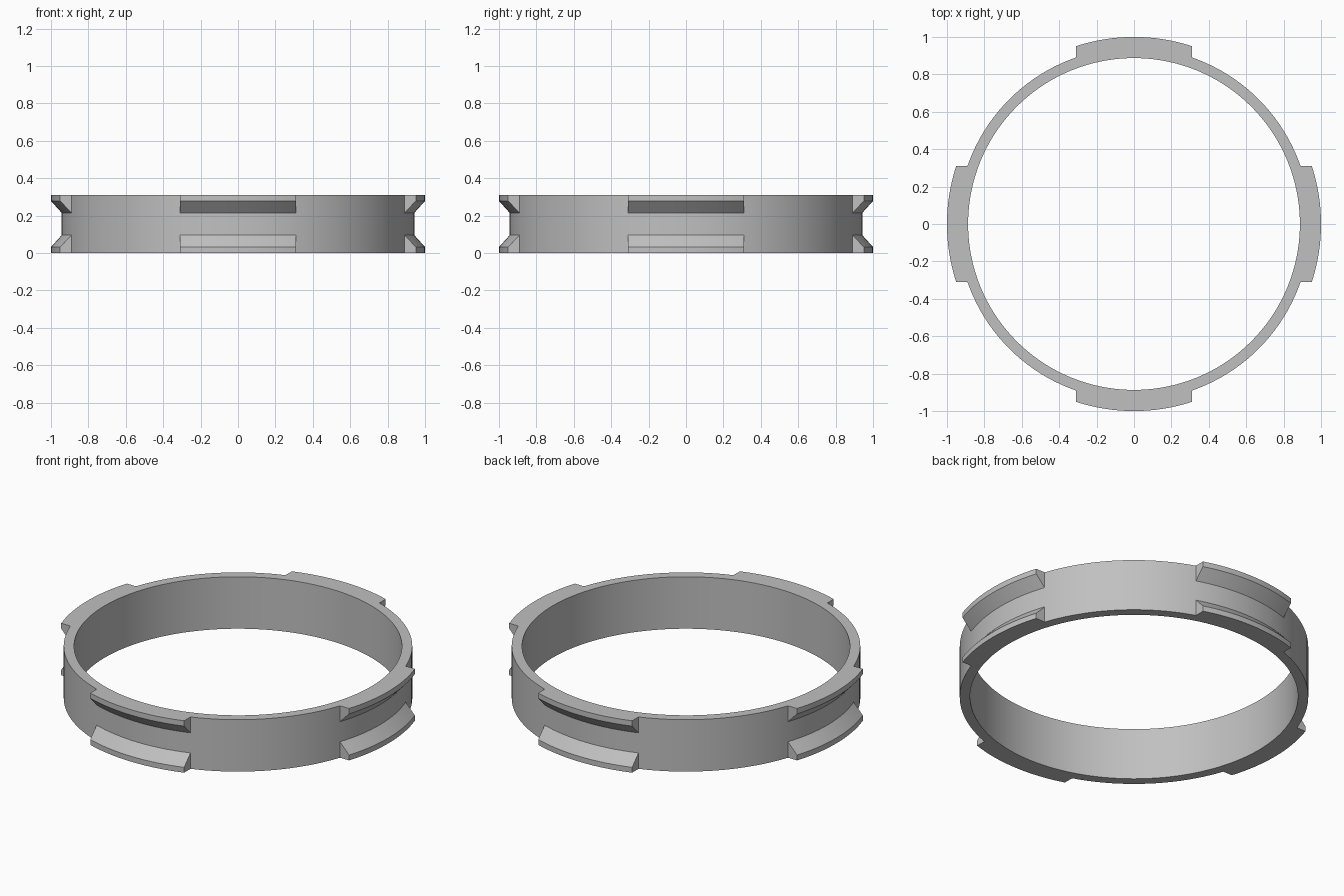
import bpy, bmesh, math

cube = bpy.data.objects.get("Cube")
if cube:
    bpy.data.objects.remove(cube, do_unlink=True)

INNER, OUTER, RIM = 0.887, 0.943, 1.0
HEIGHT, LIP, ROOT = 0.31, 0.032, 0.095
HALF_WIDTH = 0.31               # tabs have parallel sides
TAB_STEPS, GAP_STEPS = 16, 20

grey = bpy.data.materials.new("plain grey")
grey.use_nodes = True
colour = (0.53, 0.53, 0.53, 1)
grey.diffuse_color = colour
grey.node_tree.nodes["Principled BSDF"].inputs["Base Color"].default_value = colour

bm = bmesh.new()


def point(radius, angle, z):
    return bm.verts.new((radius * math.cos(angle), radius * math.sin(angle), z))


# Angular columns: each quarter holds one tab, then one plain gap
half = math.asin(HALF_WIDTH / OUTER)
rim_half = math.asin(HALF_WIDTH / RIM)
columns = []                    # ring angle, rim angle (None outside tabs), tab starts here
for quarter in range(4):
    middle = quarter * math.pi / 2
    for i in range(TAB_STEPS + 1):
        t = 2 * i / TAB_STEPS - 1
        columns.append((middle + half * t, middle + rim_half * t, i < TAB_STEPS))
    gap = math.pi / 2 - 2 * half
    for i in range(1, GAP_STEPS):
        columns.append((middle + half + gap * i / GAP_STEPS, None, False))

# Vertices of the ring walls and the tab rims
outer, inner, rims = [], [], []
for angle, rim_angle, _ in columns:
    outer.append([point(OUTER, angle, z) for z in (0, ROOT, HEIGHT - ROOT, HEIGHT)])
    inner.append([point(INNER, angle, z) for z in (0, HEIGHT)])
    rims.append(None if rim_angle is None else
                [point(RIM, rim_angle, z) for z in (0, LIP, HEIGHT - LIP, HEIGHT)])

# Skin the ring, swapping the wall for wedge-shaped tabs at top and bottom
for i, (_, _, in_tab) in enumerate(columns):
    j = (i + 1) % len(columns)
    a, b = outer[i], outer[j]
    c, d = inner[i], inner[j]
    bm.faces.new((c[0], d[0], b[0], a[0]))
    bm.faces.new((c[1], a[3], b[3], d[1]))
    bm.faces.new((c[0], c[1], d[1], d[0]))
    bm.faces.new((a[1], b[1], b[2], a[2]))
    for edge, root in ((0, 1), (3, 2)):
        if not in_tab:
            bm.faces.new((a[edge], b[edge], b[root], a[root]))
            continue
        p, q = rims[i], rims[j]
        bm.faces.new((a[edge], b[edge], q[edge], p[edge]))
        bm.faces.new((p[edge], q[edge], q[root], p[root]))
        bm.faces.new((p[root], q[root], b[root], a[root]))

# Flat ends of the tabs
for i, (_, rim_angle, in_tab) in enumerate(columns):
    if rim_angle is None:
        continue
    if in_tab and columns[i - 1][2]:
        continue
    for edge, root in ((0, 1), (3, 2)):
        bm.faces.new((outer[i][edge], rims[i][edge], rims[i][root], outer[i][root]))

bmesh.ops.recalc_face_normals(bm, faces=bm.faces[:])
mesh = bpy.data.meshes.new("tabbed_ring")
bm.to_mesh(mesh)
bm.free()
mesh.materials.append(grey)
ring = bpy.data.objects.new("tabbed_ring", mesh)
bpy.context.collection.objects.link(ring)

bpy.ops.object.select_all(action='DESELECT')
ring.select_set(True)
bpy.context.view_layer.objects.active = ring
bpy.ops.object.shade_smooth_by_angle(angle=math.radians(25))
